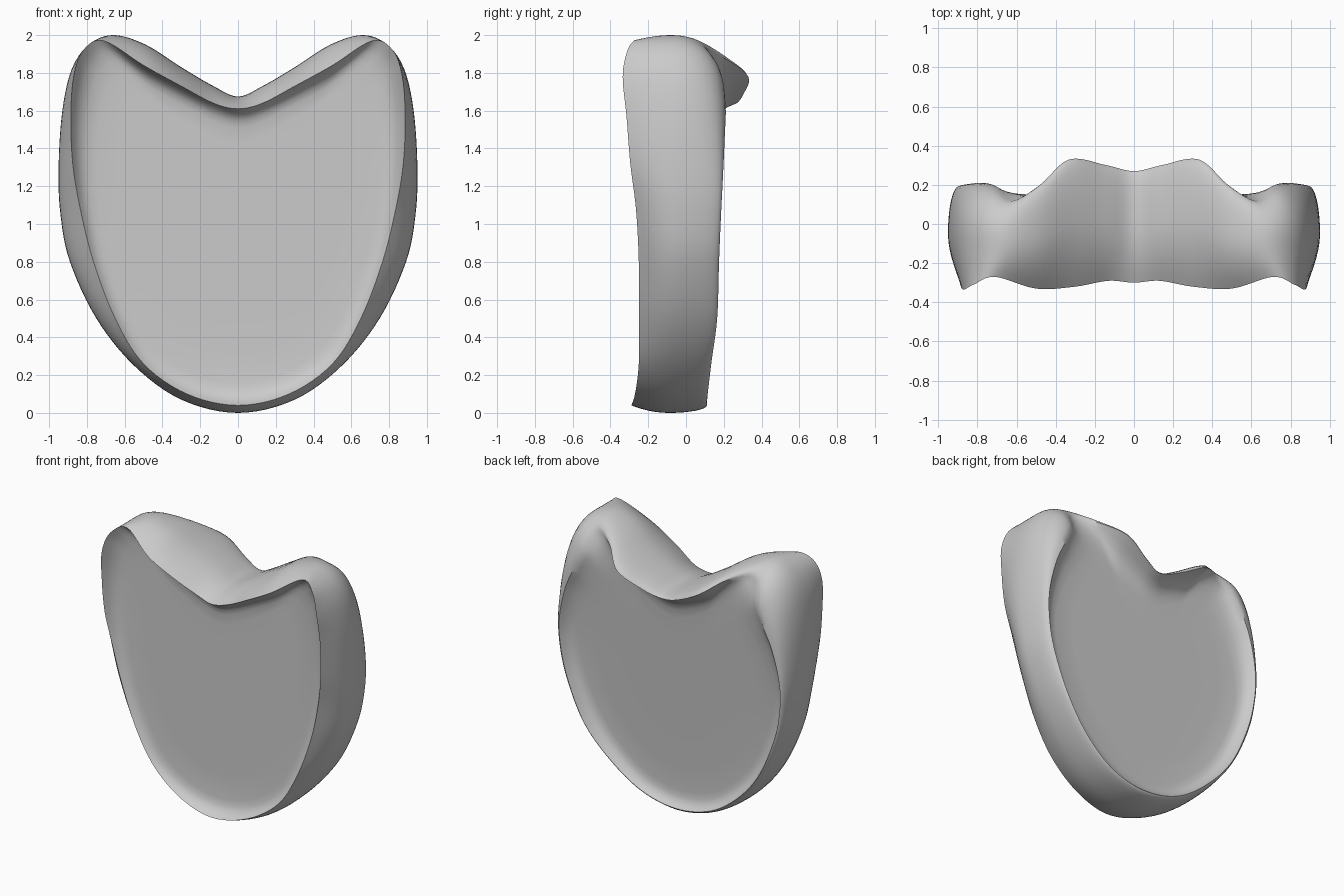
import bpy, bmesh
from math import sin, cos, pi
from mathutils import Vector

if "Cube" in bpy.data.objects:
    bpy.data.objects.remove(bpy.data.objects["Cube"])

# Half outlines from bottom centre, up the side, over the horn, to the notch (x, y, z)
FRONT = [(0, -.29, .04), (.27, -.27, .10), (.50, -.25, .26), (.65, -.25, .50), (.765, -.25, .80),
         (.835, -.265, 1.08), (.875, -.295, 1.32), (.885, -.315, 1.57), (.87, -.335, 1.78), (.82, -.31, 1.92),
         (.71, -.27, 1.97), (.50, -.33, 1.84), (.30, -.32, 1.73), (.13, -.29, 1.64), (0, -.30, 1.61)]
CREST = [(0, 0), (.30, .07), (.55, .25), (.75, .50), (.89, .80),
         (.94, 1.05), (.95, 1.30), (.93, 1.60), (.88, 1.82), (.79, 1.95),
         (.66, 2.0), (.49, 1.95), (.30, 1.83), (.13, 1.73), (0, 1.675)]
BACK = [(0, .11, .04), (.28, .115, .10), (.52, .135, .27), (.71, .165, .50), (.84, .175, .80),
        (.89, .185, 1.04), (.89, .195, 1.24), (.84, .205, 1.46), (.77, .21, 1.62), (.70, .19, 1.76),
        (.62, .12, 1.90), (.48, .20, 1.88), (.33, .33, 1.78), (.14, .30, 1.68), (0, .27, 1.64)]
STEPS = 6


def closed_loop(half):
    """Mirror a half outline and smooth it into a closed spline."""
    pts = [Vector(p) for p in half]
    pts += [Vector((-p.x, p.y, p.z)) for p in reversed(pts[1:-1])]
    n, out = len(pts), []
    for i in range(n):
        a, b, c, d = (pts[(i + k) % n] for k in (-1, 0, 1, 2))
        for s in range(STEPS):
            t = s / STEPS
            out.append(.5 * (2 * b + (c - a) * t + (2 * a - 5 * b + 4 * c - d) * t * t
                             + (3 * b - a - 3 * c + d) * t ** 3))
    return out


front, back = closed_loop(FRONT), closed_loop(BACK)
mid = closed_loop([(x, (f[1] + b[1]) / 2, z) for (x, z), f, b in zip(CREST, FRONT, BACK)])


def band(edge, along, inward):
    """One ring of the rim between its crest and an edge."""
    return [Vector((m.x + (e.x - m.x) * inward, m.y + (e.y - m.y) * along,
                    m.z + (e.z - m.z) * inward)) for m, e in zip(mid, edge)]


def dish(edge, base, slope, widen):
    """Rings running inward from a rim edge to a sunken panel; the fillet widens towards the top."""
    rings = []
    for inset, drop in ((.02, .4), (.045, .7), (.075, .88), (.12, .98), (.3, 1), (.55, 1), (.8, 1), (.99, 1)):
        ring = []
        for p in edge:
            fillet = 1 + widen * max(0, p.z - 1) if inset < .2 else 1
            scale = 1 - inset * fillet
            z = 1 + (p.z - 1) * scale
            ring.append(Vector((p.x * scale, p.y + (base + slope * z - p.y) * drop, z)))
        rings.append(ring)
    return rings


rings = dish(front, -.21, 0, .6)[::-1]
rings += [band(front, k / 6, (k / 6) ** 2) for k in range(6, 0, -1)]
rings += [band(back, sin(k * pi / 16), 1 - cos(k * pi / 16)) for k in range(9)]
rings += dish(back, .05, .06, 1)

# Skin the rings and close both panels
bm = bmesh.new()
rows = [[bm.verts.new(p) for p in ring] for ring in rings]
n = len(front)
for r0, r1 in zip(rows, rows[1:]):
    for i in range(n):
        j = (i + 1) % n
        bm.faces.new((r0[i], r0[j], r1[j], r1[i]))
bm.faces.new(rows[0])
bm.faces.new(rows[-1])
bmesh.ops.recalc_face_normals(bm, faces=bm.faces)
mesh = bpy.data.meshes.new("notched_shell")
bm.to_mesh(mesh)
bm.free()
shell = bpy.data.objects.new("notched_shell", mesh)
bpy.context.collection.objects.link(shell)
bpy.context.view_layer.objects.active = shell
shell.select_set(True)
bpy.ops.object.shade_smooth_by_angle(angle=.8)
